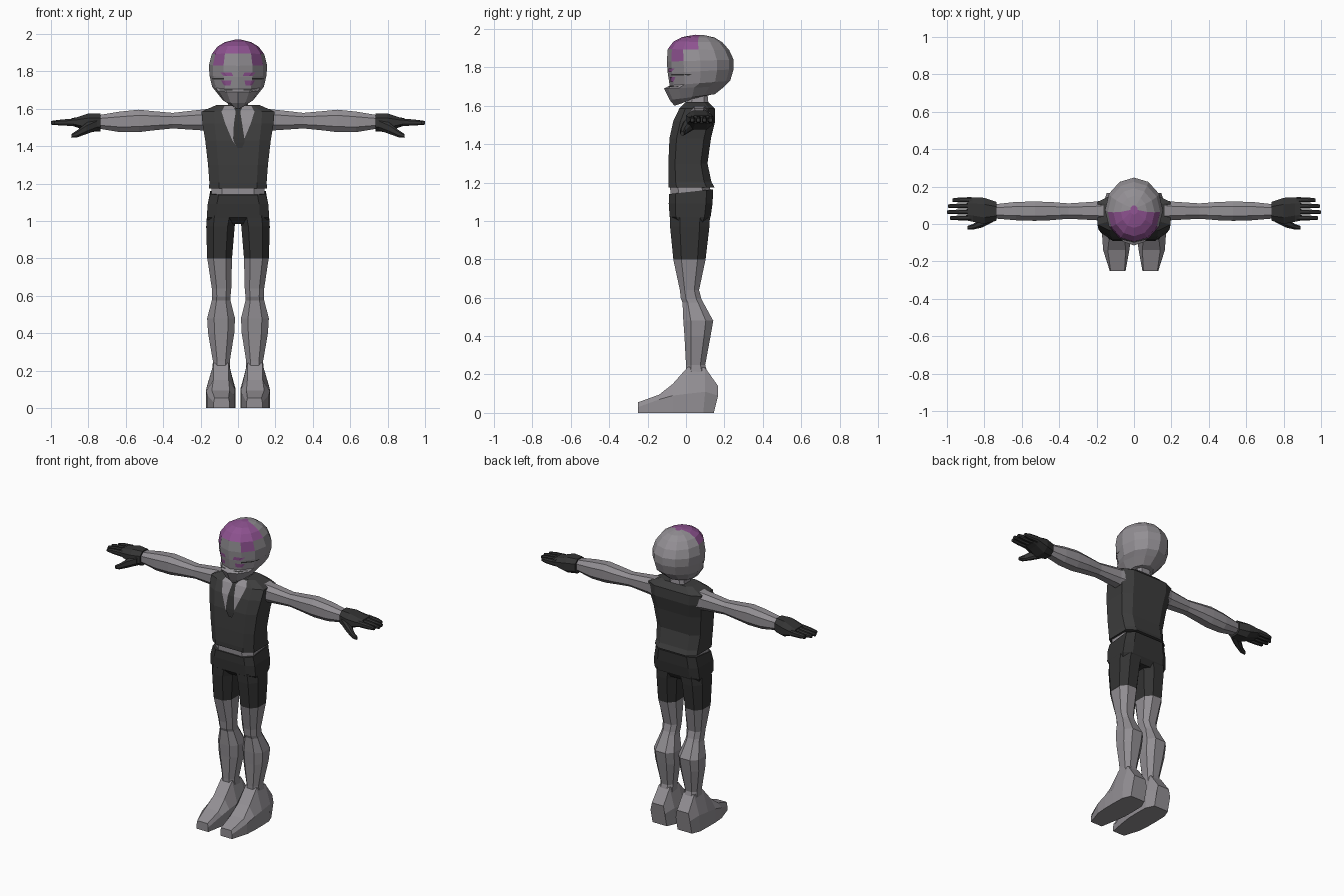
import bpy, math
from mathutils import Vector
from mathutils.bvhtree import BVHTree

if "Cube" in bpy.data.objects:
    bpy.data.objects.remove(bpy.data.objects["Cube"])


def material(name, r, g, b):
    m = bpy.data.materials.new(name)
    m.diffuse_color = (r, g, b, 1)
    m.use_nodes = True
    m.node_tree.nodes["Principled BSDF"].inputs["Base Color"].default_value = m.diffuse_color
    return m


GREY = material("light grey", 0.29, 0.275, 0.295)
VEST = material("charcoal", 0.046, 0.046, 0.046)
DARK = material("dark charcoal", 0.034, 0.034, 0.034)
PURPLE = material("purple", 0.27, 0.085, 0.28)


def make(name, verts, faces, mats, rule=None, mirror=False):
    me = bpy.data.meshes.new(name)
    me.from_pydata(verts, [], faces)
    for m in mats:
        me.materials.append(m)
    if rule:
        for p in me.polygons:
            p.material_index = rule(p.center)
    ob = bpy.data.objects.new(name, me)
    bpy.context.collection.objects.link(ob)
    if mirror:
        ob.modifiers.new("mirror", 'MIRROR').use_mirror_merge = False
    return ob


def loft(name, rings, mats, rule=None, mirror=False):
    n = len(rings[0])
    verts = [p for r in rings for p in r]
    faces = [(i * n + k, i * n + (k + 1) % n, (i + 1) * n + (k + 1) % n, (i + 1) * n + k)
             for i in range(len(rings) - 1) for k in range(n)]
    faces += [tuple(range(n))[::-1], tuple(range(len(verts) - n, len(verts)))]
    # orient all faces outwards
    ob = make(name, verts, faces, mats, rule, mirror)
    import bmesh
    bm = bmesh.new()
    bm.from_mesh(ob.data)
    bmesh.ops.recalc_face_normals(bm, faces=bm.faces)
    bm.to_mesh(ob.data)
    bm.free()
    return ob


def octagon(a0, a1, b0, b1, f=0.6):
    """Chamfered rectangle as (a, b) pairs."""
    ca, cb, ra, rb = (a0 + a1) / 2, (b0 + b1) / 2, (a1 - a0) / 2, (b1 - b0) / 2
    return [(ca + u * ra, cb + v * rb) for u, v in
            ((-f, -1), (f, -1), (1, -f), (1, f), (f, 1), (-f, 1), (-1, f), (-1, -f))]


def level(z, x0, x1, y0, y1, f=0.6, tilt=0.0):
    """Horizontal ring; tilt lowers its front edge."""
    return [(x, y, z - tilt * (y1 - y) / (y1 - y0)) for x, y in octagon(x0, x1, y0, y1, f)]


def upright(x, z0, z1, y0, y1, f=0.5):
    return [(x, y, z) for y, z in octagon(y0, y1, z0, z1, f)]


def plate(name, target, rows, mat, mirror=False, lift=0.004, cols=6):
    """Thin patch laid on the front of the target; rows are (z, x0, x1)."""
    me = target.data
    tree = BVHTree.FromPolygons([v.co for v in me.vertices], [p.vertices[:] for p in me.polygons])
    verts, faces = [], []
    for z, x0, x1 in rows:
        for c in range(cols + 1):
            x = x0 + (x1 - x0) * c / cols
            hit = tree.ray_cast(Vector((x, -1, z)), Vector((0, 1, 0)))[0]
            verts.append((x, (hit.y if hit else 0) - lift, z))
    w = cols + 1
    for r in range(len(rows) - 1):
        for c in range(cols):
            i = r * w + c
            faces.append((i + w, i + w + 1, i + 1, i))
    return make(name, verts, faces, [mat], mirror=mirror)


# Head: twelve-sided rings (front z, back z, half width, front y, back y)
head_rings = []
for zf, zb, hw, yf, yb in (
        (1.60, 1.655, .03, -.06, .10), (1.63, 1.66, .08, -.085, .15),
        (1.69, 1.70, .12, -.115, .20), (1.705, 1.73, .138, -.085, .23),
        (1.77, 1.79, .153, -.095, .248), (1.83, 1.84, .155, -.10, .248),
        (1.895, 1.89, .14, -.095, .225), (1.935, 1.93, .11, -.065, .19),
        (1.958, 1.955, .07, -.02, .15), (1.97, 1.967, .02, .05, .10)):
    ring = []
    for k in range(12):
        a = math.tau * k / 12
        t = (1 - math.cos(a)) / 2
        ring.append((hw * math.sin(a), yf + (yb - yf) * t, zf + (zb - zf) * t))
    head_rings.append(ring)


def head_colour(c):
    band = c.z > 1.84 and c.y < 0.10 - 0.6 * abs(c.x)
    face = abs(c.x) < 0.06 and c.z < 1.88
    return 1 if band and not face else 0


head = loft("head", head_rings, [GREY, PURPLE], head_colour)

# Face markings
plate("brow", head, [(1.775, .025, .075), (1.795, .035, .095)], PURPLE, True)
plate("eye", head, [(1.725, .04, .075), (1.75, .035, .09)], PURPLE, True)
plate("eye_line", head, [(1.757, .075, .135), (1.765, .075, .14)], DARK, True)
plate("mouth_line", head, [(1.698, .03, .10), (1.703, .03, .10)], DARK, True)

# Neck
loft("neck", [level(1.58, -.06, .06, .0, .12), level(1.68, -.045, .045, .02, .11)], [GREY])

# Vest
vest = loft("vest", [level(z, -w, w, a, b, .66) for z, w, a, b in (
    (1.175, .155, -.09, .148), (1.205, .153, -.092, .132), (1.30, .160, -.092, .112),
    (1.43, .175, -.086, .13), (1.52, .190, -.066, .152), (1.585, .195, -.035, .15),
    (1.62, .115, .0, .115))], [VEST])

# Shirt opening and tie
plate("shirt_opening", vest, [(1.40, -.008, .008), (1.43, -.03, .03), (1.52, -.068, .068),
                              (1.585, -.088, .088), (1.615, -.072, .072)], GREY)
plate("tie", vest, [(1.39, -.002, .022), (1.42, -.02, .036), (1.44, -.026, .034),
                    (1.52, -.022, .022), (1.585, -.012, .012), (1.605, -.022, .022)],
      DARK, lift=0.008)

# Waist and shorts top
loft("waist", [level(1.10, -.145, .145, -.080, .13), level(1.19, -.14, .14, -.083, .125)], [GREY])
loft("shorts_top", [level(z, -w, w, a, b, .7, t) for z, w, a, b, t in (
    (0.985, .155, -.05, .105, 0), (1.02, .167, -.085, .128, 0),
    (1.09, .162, -.09, .138, 0), (1.165, .148, -.088, .142, .025))], [DARK])

# Legs: shorts above the hem, bare below
loft("leg", [level(z, x0, x1, a, b, .5) for z, x0, x1, a, b in (
    (1.03, .004, .166, -.084, .125), (0.97, .018, .17, -.083, .122),
    (0.80, .032, .165, -.066, .102), (0.799, .032, .164, -.066, .102),
    (0.64, .036, .14, -.032, .068), (0.595, .04, .138, -.027, .08),
    (0.575, .04, .14, -.018, .09), (0.48, .016, .165, -.014, .142),
    (0.40, .02, .16, -.008, .128), (0.25, .044, .134, .0, .10),
    (0.18, .04, .14, .0, .12))],
    [GREY, DARK], lambda c: int(c.z > 0.8), True)

# Feet: sections from heel to toe (bottom y, lean, x range, top x range, side z, top z)
foot = []
for y, lean, x0, x1, t0, t1, s, t in (
        (.145, .022, .04, .145, .05, .135, .09, .14), (.09, .01, .015, .168, .05, .13, .11, .235),
        (.01, 0, .013, .17, .05, .13, .10, .24), (-.07, 0, .015, .17, .05, .132, .09, .15),
        (-.14, 0, .025, .165, .045, .14, .07, .095), (-.25, 0, .045, .13, .05, .125, .03, .055)):
    foot.append([(x0, y, 0), (x1, y, 0), (x1, y + lean, s),
                 (t1, y + lean, t), (t0, y + lean, t), (x0, y + lean, s)])
loft("foot", foot, [GREY], mirror=True)

# Arms
loft("arm", [upright(*r) for r in (
    (.15, 1.48, 1.60, .01, .13), (.20, 1.485, 1.595, .02, .12), (.35, 1.495, 1.578, .028, .11),
    (.45, 1.485, 1.587, .02, .118), (.53, 1.475, 1.595, .017, .12),
    (.63, 1.475, 1.585, .02, .118), (.75, 1.495, 1.565, .03, .105))], [GREY], mirror=True)

# Hands: palm, fingers, thumb
loft("palm", [upright(*r) for r in (
    (.735, 1.48, 1.575, .018, .118), (.80, 1.475, 1.575, .0, .14),
    (.86, 1.50, 1.555, .012, .143), (.89, 1.51, 1.55, .018, .142))], [DARK], mirror=True)
for i, tip in enumerate((.985, 1.0, .995, .97)):
    y = .018 + i * .032
    loft("finger_%d" % (i + 1), [upright(*r) for r in (
        (.87, 1.508, 1.548, y, y + .03), (.94, 1.51, 1.543, y + .002, y + .027),
        (tip, 1.515, 1.535, y + .005, y + .023))], [DARK], mirror=True)
loft("thumb", [upright(*r) for r in (
    (.755, 1.485, 1.55, .01, .07), (.81, 1.465, 1.525, -.018, .035),
    (.86, 1.447, 1.485, -.03, .0), (.89, 1.445, 1.465, -.028, -.01))], [DARK], mirror=True)
